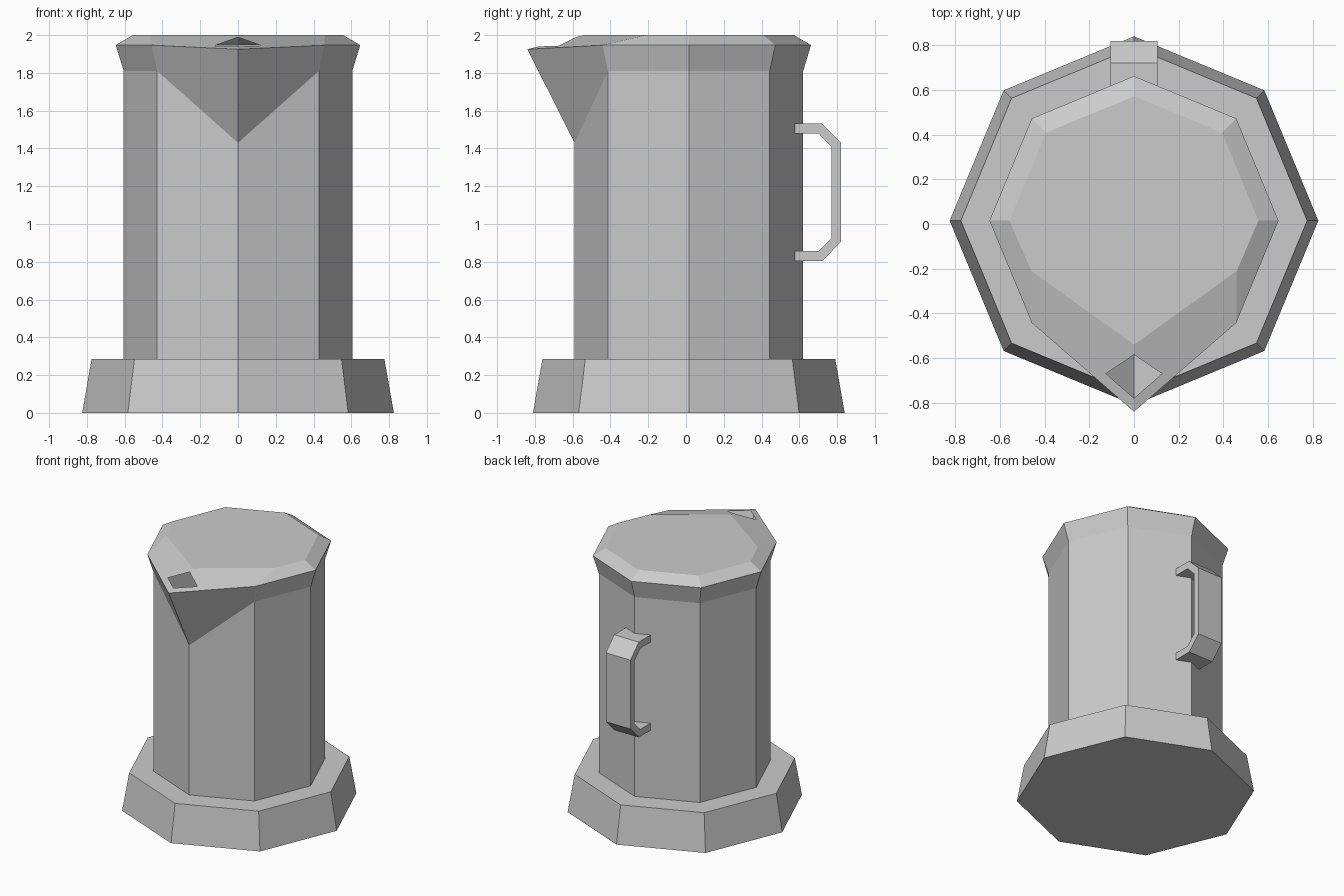
import bpy, bmesh
from math import sin, cos, pi

if "Cube" in bpy.data.objects:
    bpy.data.objects.remove(bpy.data.objects["Cube"])

CY = 0.015   # centre of the octagon in y
FRONT = 6    # ring index of the front (-y) corner


def finish(bm, name):
    bmesh.ops.recalc_face_normals(bm, faces=bm.faces)
    mesh = bpy.data.meshes.new(name)
    bm.to_mesh(mesh)
    bm.free()
    obj = bpy.data.objects.new(name, mesh)
    bpy.context.collection.objects.link(obj)
    return obj


def ring(bm, r, z):
    return [bm.verts.new((r * cos(i * pi / 4), CY + r * sin(i * pi / 4), z)) for i in range(8)]


# Jug: stacked octagon rings forming foot, body, flared rim and lid
bm = bmesh.new()
rings = [ring(bm, r, z) for r, z in
         [(0.825, 0), (0.775, 0.285), (0.605, 0.285), (0.605, 1.81), (0.647, 1.947), (0.557, 2.0)]]

# Spout: pull the front corners out and down
rings[3][FRONT].co = (0, -0.59, 1.43)
rings[4][FRONT].co = (0, -0.84, 1.925)
rings[5][FRONT].co = (0, -0.54, 2.0)
rings[5][FRONT - 1].co = (-0.46, -0.21, 2.0)
rings[5][FRONT + 1].co = (0.46, -0.21, 2.0)

for k, (a, b) in enumerate(zip(rings, rings[1:])):
    for i in range(8):
        j = (i + 1) % 8
        if k == 4 and FRONT in (i, j):
            continue
        bm.faces.new((a[i], a[j], b[j], b[i]))
bm.faces.new(rings[0])
bm.faces.new(rings[5])

# Sloped lid front with a diamond pouring hole
hole_back = bm.verts.new((0, -0.585, 1.989))
hole_front = bm.verts.new((0, -0.78, 1.94))
for s in (-1, 1):
    side = bm.verts.new((s * 0.125, -0.67, 1.944))
    bm.faces.new((rings[5][FRONT], hole_back, side, hole_front,
                  rings[4][FRONT], rings[4][FRONT + s], rings[5][FRONT + s]))
finish(bm, "jug_body")

# Handle: flat angular strap swept across x
outer = [(0.57, 1.532), (0.72, 1.532), (0.82, 1.432), (0.82, 0.905), (0.72, 0.803), (0.57, 0.803)]
inner = [(0.57, 1.478), (0.703, 1.478), (0.77, 1.408), (0.77, 0.923), (0.703, 0.857), (0.57, 0.857)]
bm = bmesh.new()
sections = [[bm.verts.new((x, y, z)) for x in (-0.105, 0.105) for y, z in ((o, i) if x < 0 else (i, o))]
            for o, i in zip(outer, inner)]
for a, b in zip(sections, sections[1:]):
    for i in range(4):
        j = (i + 1) % 4
        bm.faces.new((a[i], a[j], b[j], b[i]))
bm.faces.new(sections[0])
bm.faces.new(sections[-1])
finish(bm, "handle")
